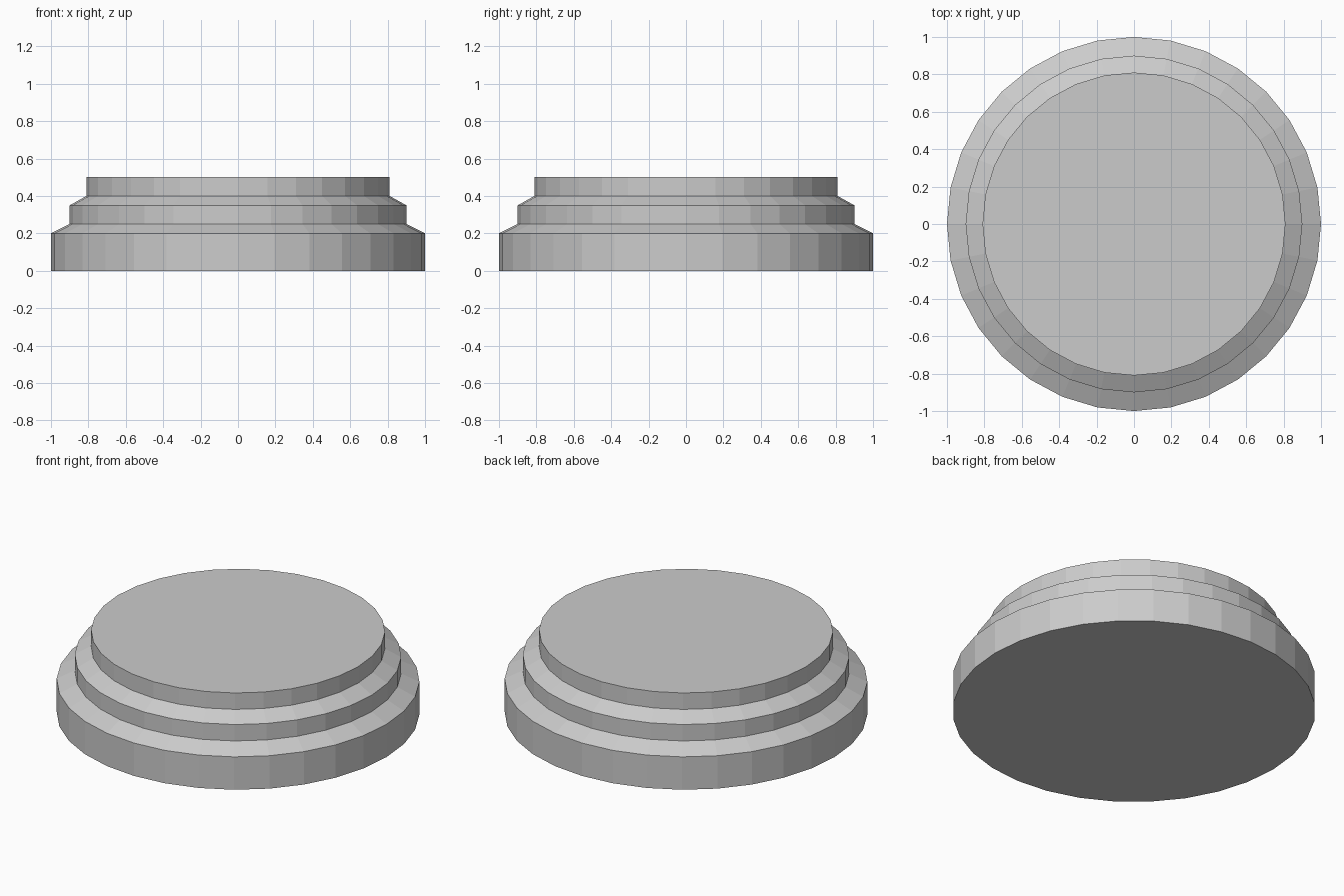
import bpy, bmesh
from math import cos, sin, tau

if "Cube" in bpy.data.objects:
    bpy.data.objects.remove(bpy.data.objects["Cube"])

SEGMENTS = 32
# (radius, height) outline of the stepped plinth, bottom to top
PROFILE = [(1.0, 0.0), (1.0, 0.2), (0.9, 0.25), (0.9, 0.35), (0.81, 0.4), (0.81, 0.5)]

bm = bmesh.new()
rings = [[bm.verts.new((r * cos(tau * i / SEGMENTS), r * sin(tau * i / SEGMENTS), z))
          for i in range(SEGMENTS)] for r, z in PROFILE]

# Stepped side walls
for low, high in zip(rings, rings[1:]):
    for i in range(SEGMENTS):
        j = (i + 1) % SEGMENTS
        bm.faces.new((low[i], low[j], high[j], high[i]))

# Flat bottom and top
bm.faces.new(rings[0][::-1])
bm.faces.new(rings[-1])

mesh = bpy.data.meshes.new("round_stepped_base")
bm.to_mesh(mesh)
bm.free()
base = bpy.data.objects.new("round_stepped_base", mesh)
bpy.context.collection.objects.link(base)
